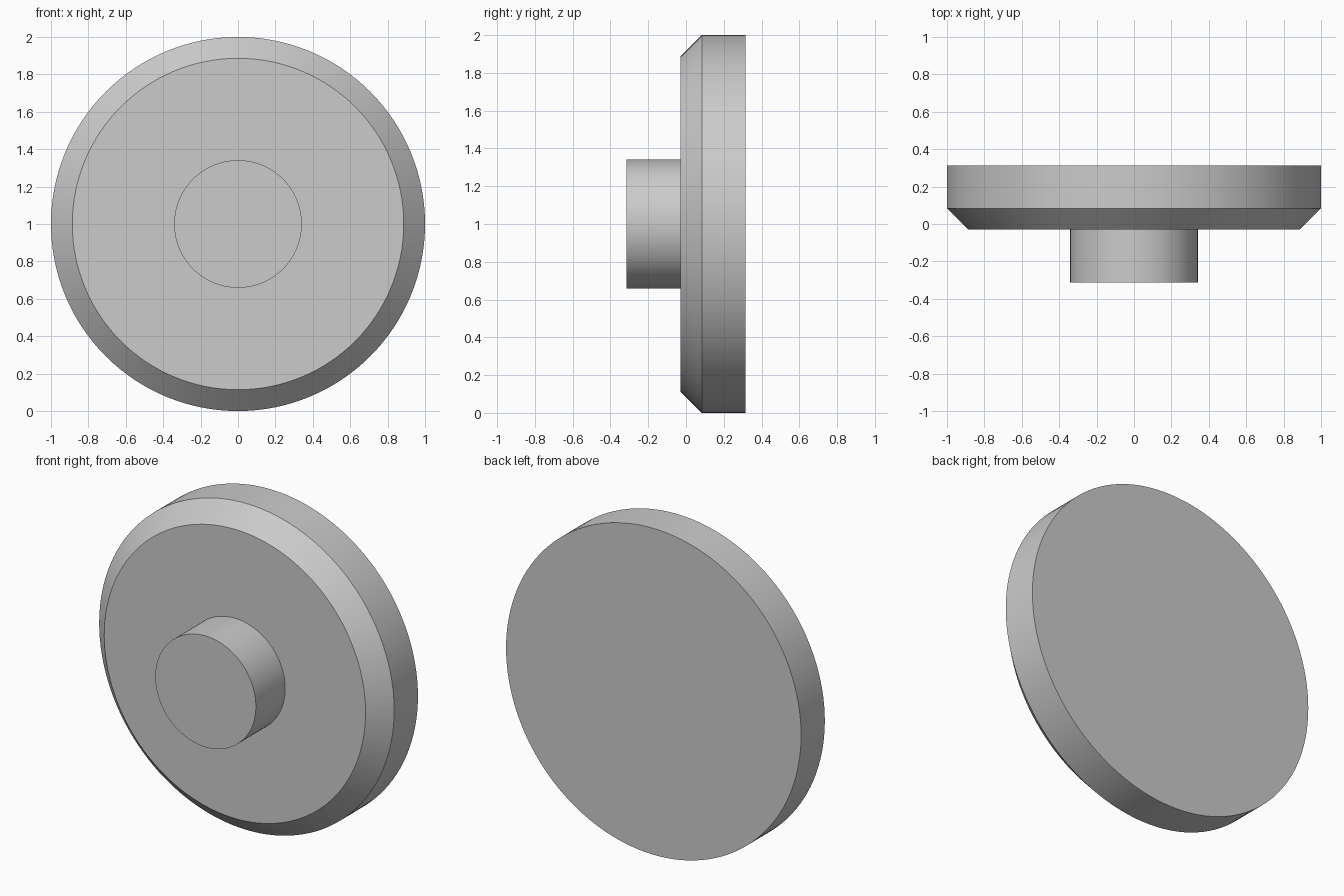
import bpy, bmesh, math
from mathutils import Matrix

cube = bpy.data.objects.get("Cube")
if cube:
    bpy.data.objects.remove(cube, do_unlink=True)

SEGMENTS = 128

# Plain grey finish
GREY = (0.6, 0.6, 0.6, 1)
grey = bpy.data.materials.new("grey")
grey.use_nodes = True
grey.diffuse_color = GREY
grey.node_tree.nodes["Principled BSDF"].inputs["Base Color"].default_value = GREY


def turned_part(name, profile):
    """Closed solid turned about the y axis from (radius, y) points, front to back."""
    bm = bmesh.new()
    rings = []
    for radius, y in profile:
        ring = bmesh.ops.create_circle(
            bm, segments=SEGMENTS, radius=radius,
            matrix=Matrix.Translation((0, y, 1)) @ Matrix.Rotation(math.pi / 2, 4, "X"))
        rings.append(ring["verts"])
    for a, b in zip(rings, rings[1:]):
        for i in range(SEGMENTS):
            j = (i + 1) % SEGMENTS
            bm.faces.new((a[i], a[j], b[j], b[i]))
    bm.faces.new(rings[0])
    bm.faces.new(rings[-1])
    bmesh.ops.recalc_face_normals(bm, faces=bm.faces)
    mesh = bpy.data.meshes.new(name)
    bm.to_mesh(mesh)
    bm.free()
    mesh.materials.append(grey)
    obj = bpy.data.objects.new(name, mesh)
    bpy.context.collection.objects.link(obj)
    bpy.ops.object.select_all(action="DESELECT")
    obj.select_set(True)
    bpy.context.view_layer.objects.active = obj
    bpy.ops.object.shade_smooth_by_angle(angle=math.radians(30))
    return obj


# Disc with a chamfered front rim, and the short stem in front of it
turned_part("disc", [(0.886, -0.03), (1, 0.084), (1, 0.314)])
turned_part("stem", [(0.341, -0.314), (0.341, -0.028)])
